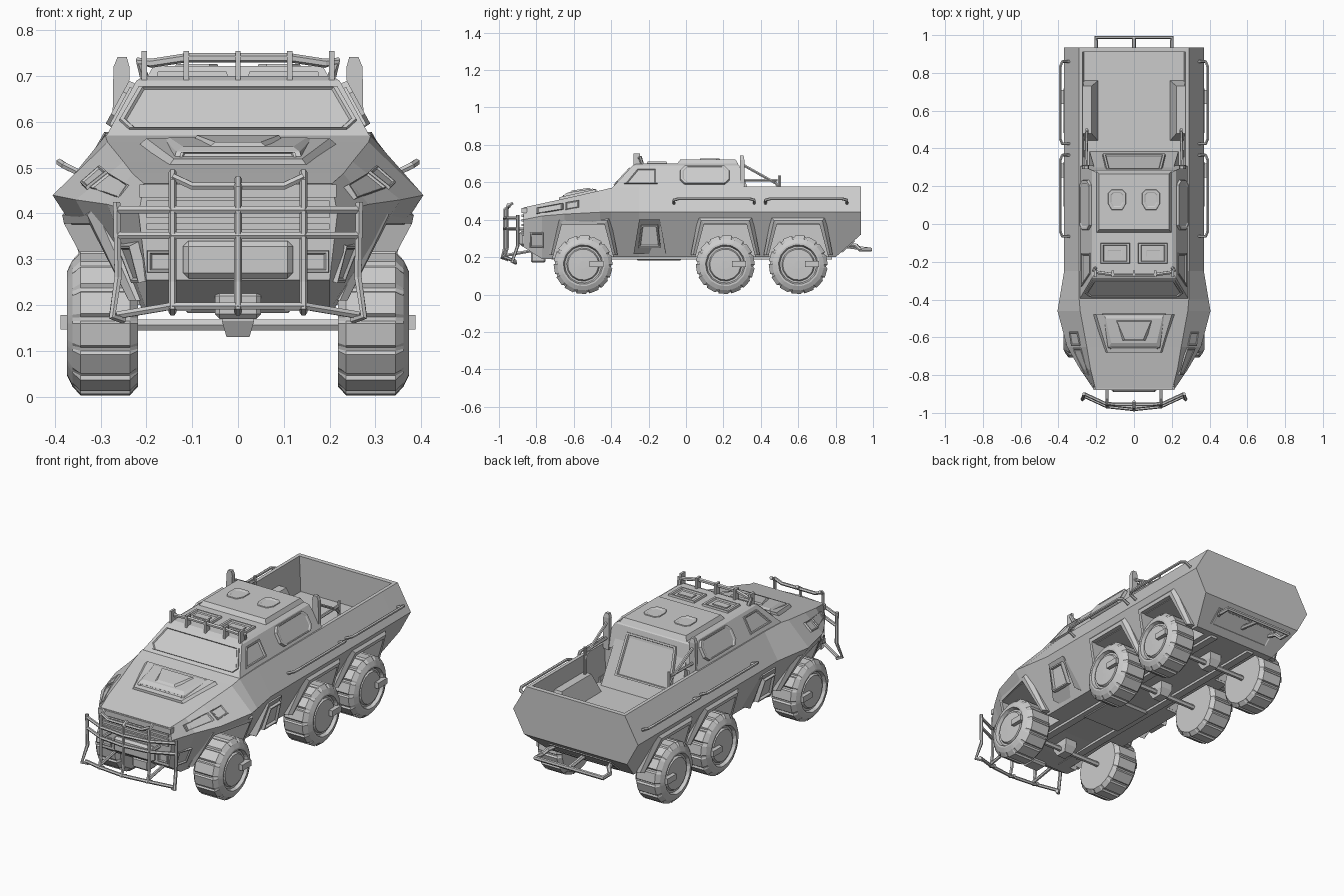
import bpy, bmesh, math
from mathutils import Vector


def finish(name, bm, mirror=False):
    if mirror:
        d = bmesh.ops.duplicate(bm, geom=bm.verts[:] + bm.edges[:] + bm.faces[:])["geom"]
        bmesh.ops.scale(bm, vec=(-1, 1, 1), verts=[v for v in d if isinstance(v, bmesh.types.BMVert)])
    bmesh.ops.recalc_face_normals(bm, faces=bm.faces[:])
    me = bpy.data.meshes.new(name)
    bm.to_mesh(me)
    bm.free()
    ob = bpy.data.objects.new(name, me)
    bpy.context.collection.objects.link(ob)
    return ob


def add_loft(bm, sections):
    rings = [[bm.verts.new(p) for p in s] for s in sections]
    n = len(rings[0])
    for a, b in zip(rings, rings[1:]):
        for i in range(n):
            bm.faces.new((a[i], a[(i + 1) % n], b[(i + 1) % n], b[i]))
    bm.faces.new(rings[0])
    bm.faces.new(rings[-1])


def loft(name, sections, mirror=False):
    bm = bmesh.new()
    add_loft(bm, sections)
    return finish(name, bm, mirror)


def rect(x, y0, y1, z):
    return [(-x, y0, z), (x, y0, z), (x, y1, z), (-x, y1, z)]


def box(name, x0, x1, y0, y1, z0, z1, mirror=False, bevel=0):
    s = [[(x0, y0, z), (x1, y0, z), (x1, y1, z), (x0, y1, z)] for z in (z0, z1)]
    ob = loft(name, s, mirror)
    if bevel:
        m = ob.modifiers.new("chamfer", 'BEVEL')
        m.width, m.segments = bevel, 1
    return ob


def panel(name, pts, out, height=0.012, frame=0.012, sink=0.008, mirror=False):
    """Framed plate raised along its normal on the side facing `out`."""
    pts = [Vector(p) for p in pts]
    n = (pts[1] - pts[0]).cross(pts[2] - pts[1]).normalized()
    if n.dot(Vector(out)) < 0:
        n.negate()
    c = sum(pts, Vector()) / len(pts)
    size = min((p - c).length for p in pts)
    k, k2 = 1 - frame / size, 1 - (frame + .005) / size
    ring = lambda s, h: [c + (p - c) * s + n * h for p in pts]
    return loft(name, [ring(1, -.01), ring(k + (1 - k) * .7, height), ring(k, height),
                       ring(k2, height - sink)], mirror)


def bars(name, paths, r=0.01, mirror=False):
    cu = bpy.data.curves.new(name, 'CURVE')
    cu.dimensions, cu.bevel_depth, cu.bevel_resolution, cu.use_fill_caps = '3D', r, 1, True
    for p in paths + ([[(-x, y, z) for x, y, z in p] for p in paths] if mirror else []):
        s = cu.splines.new('POLY')
        s.points.add(len(p) - 1)
        for q, co in zip(s.points, p):
            q.co = (*co, 1)
    tmp = bpy.data.objects.new("tmp", cu)
    bpy.context.collection.objects.link(tmp)
    me = bpy.data.meshes.new_from_object(tmp)
    bpy.data.objects.remove(tmp)
    for f in me.polygons:
        f.use_smooth = False
    ob = bpy.data.objects.new(name, me)
    bpy.context.collection.objects.link(ob)
    return ob


def cut(ob, cutter):
    m = ob.modifiers.new("cut", 'BOOLEAN')
    m.operation, m.solver, m.object = 'DIFFERENCE', 'EXACT', cutter
    cutter.hide_render = True
    cutter.hide_set(True)


WHEELS = (-0.55, 0.21, 0.60)

# Hull: stations of bottom, waist and shoulder points
stations = [(-.87, .20, .255, .217, .40, .205, .465), (-.77, .20, .19, .285, .42, .23, .487),
            (-.65, .22, .19, .355, .43, .25, .513), (-.46, .25, .20, .405, .44, .285, .556),
            (-.40, .25, .20, .395, .44, .29, .57), (-.25, .25, .20, .37, .44, .29, .575),
            (.80, .25, .20, .37, .44, .292, .578), (.935, .305, .32, .37, .44, .292, .578)]
hull = loft("hull", [[(xb, y, zb), (xw, y, zw), (xs, y, zs), (-xs, y, zs), (-xw, y, zw), (-xb, y, zb)]
                     for y, xb, zb, xw, zw, xs, zs in stations])
cut(hull, loft("bed_cutter", [rect(.265, .30, .91, .39), rect(.278, .30, .91, .70)]))
bm = bmesh.new()
for c in WHEELS:
    add_loft(bm, [[(x, c + dy, z) for dy, z in ((-.18, .1), (-.155, .23), (-.115, .375), (.115, .375), (.155, .23), (.18, .1))]
                  for x in (.17, .6)])
cut(hull, finish("arch_cutter", bm, True))

# Wheel arch flares
for c, xs, name in ((-.55, (.235, .325, .38, .29), "front"), (.21, (.29, .363, .363, .29), "middle"),
                    (.60, (.29, .363, .363, .29), "rear")):
    outer = ((-.185, .21), (-.145, .415), (.145, .415), (.185, .21))
    inner = ((-.158, .21), (-.113, .378), (.113, .378), (.158, .21))
    secs = []
    for (oy, oz), (iy, iz), x in zip(outer, inner, xs):
        secs.append([(x - .1, c + oy, oz), (x - .012, c + oy, oz),
                     (x + .004, c + (oy + iy) / 2, (oz + iz) / 2), (x, c + iy, iz), (x - .1, c + iy, iz)])
    loft(name + "_arch_flare", secs, True)

# Cab, sloping bulkhead and roof plates
loft("cab", [rect(.29, -.40, .31, .565), rect(.222, -.285, .285, .69), rect(.205, -.26, .275, .70)])
loft("bulkhead", [[(x, .25, .39), (x, .385, .39), (x * .86, .27, .695), (x * .86, .25, .695)] for x in (-.235, .235)])
panel("rear_window", [(-.17, .362, .45), (.17, .362, .45), (.15, .282, .663), (-.15, .282, .663)], (0, 1, .3), .012, .02)
loft("roof_plate", [rect(.20, -.05, .28, .695), rect(.185, -.03, .265, .722)])
for s in (-1, 1):
    panel("roof_vent", [(s * .02, -.21, .70), (s * .18, -.21, .70), (s * .18, -.10, .70), (s * .02, -.10, .70)], (0, 0, 1), .01, .02)
    panel("vent_slat", [(s * .06, -.175, .702), (s * .145, -.175, .702), (s * .145, -.135, .702), (s * .06, -.135, .702)], (0, 0, 1), .006, .005, .001)
    octa = [(-.05, -.02), (-.05, .04), (-.03, .06), (.03, .06), (.05, .04), (.05, -.02), (.03, -.055), (-.03, -.055)]
    panel("roof_hatch", [(s * .09 + x, .125 + y, .722) for x, y in octa], (0, 0, 1), .004, .018, .003)

# Windows
wy = lambda z: -.40 + (z - .565) * .92
panel("windshield", [(x, wy(z), z) for x, z in ((-.24, .583), (.24, .583), (.262, .603), (.22, .675), (-.22, .675), (-.262, .603))],
      (0, -1, 1), .006, .012, .007)
sx = lambda z: .29 - (z - .565) * .544
panel("front_side_window", [(sx(z), y, z) for y, z in ((-.335, .59), (-.265, .675), (-.15, .675), (-.15, .59))],
      (1, 0, .5), .006, .01, .006, True)
octo = ((-.035, .61), (-.035, .66), (-.01, .685), (.21, .685), (.235, .66), (.235, .61), (.21, .588), (-.01, .588))
panel("rear_side_window", [(sx(z), y, z) for y, z in octo], (1, 0, .5), .014, .016, .003, True)

# Side steps: wedges standing out of the sloping lower body
loft("side_step", [[(x - .1, -.285, .215), (x, -.28, .22), (x + .055, -.25, .40), (x + .055, -.14, .40), (x, -.11, .22), (x - .1, -.10, .215)]
                   for x in (.22, .305)], True)
panel("side_step_recess", [(.318, -.255, .25), (.353, -.24, .375), (.353, -.15, .375), (.318, -.135, .25)],
      (1, 0, -.3), .012, .012, .012, True)


def skin(y, t):
    """Point on the upper hull side: t = 0 at the waist, 1 at the shoulder."""
    for a, b in zip(stations, stations[1:]):
        if a[0] <= y <= b[0]:
            k = (y - a[0]) / (b[0] - a[0])
            _, _, _, xw, zw, xs, zs = [p + (q - p) * k for p, q in zip(a, b)]
            return Vector((xw + (xs - xw) * t, y, zw + (zs - zw) * t))


# Hood scoop, vents and side wedges
hz = lambda y: .465 + (y + .87) * .223
loft("hood_panel", [[(-x1, -.68, hz(-.68) + h), (x1, -.68, hz(-.68) + h), (x2, -.48, hz(-.48) + h), (-x2, -.48, hz(-.48) + h)]
                    for x1, x2, h in ((.155, .225, -.01), (.14, .20, .012))])
loft("hood_scoop", [[(-.145, -.67, .50), (.145, -.67, .50), (.17, -.47, .55), (-.17, -.47, .55)],
                    [(-.135, -.65, .535), (.135, -.65, .535), (.16, -.48, .562), (-.16, -.48, .562)],
                    [(-.12, -.63, .546), (.12, -.63, .546), (.15, -.50, .566), (-.15, -.50, .566)]])
panel("scoop_mouth", [(-.135, -.668, .504), (.135, -.668, .504), (.127, -.652, .532), (-.127, -.652, .532)], (0, -1, .6), .004, .008, .008)
loft("hood_vent", [[(-.065, -.625, .542), (.065, -.625, .542), (.095, -.51, .562), (-.095, -.51, .562)],
                   [(-.05, -.61, .556), (.05, -.61, .556), (.09, -.515, .571), (-.09, -.515, .571)]])
for y0, y1 in ((-.80, -.655), (-.645, -.57)):
    panel("fender_vent", [skin(y0, .25), skin(y0, .7), skin(y1, .7), skin(y1, .3)], (1, -.5, 1), .007, .008, .004, True)
panel("headlight", [(.205, -.835, .25), (.222, -.76, .25), (.255, -.76, .335), (.227, -.835, .335)], (1, -1, 0), .012, .01, .006, True)

# Grille and nose
box("nose_lip", -.215, .215, -.88, -.85, .435, .463)
for z in (.365, .39, .415):
    box("grille_slat", -.20, .20, -.88, -.86, z, z + .013)
box("bumper_block", -.12, .12, -.89, -.85, .258, .34, bevel=.012)
panel("fog_light", [(.135, -.87, .27), (.20, -.87, .27), (.20, -.87, .32), (.135, -.87, .32)], (0, -1, 0), .008, .01, .006, True)
box("tow_mount", -.05, .05, -.83, -.75, .17, .23, bevel=.01)

# Bull bar
cen = lambda x, y, top: [(x, y + .03, top), (x, y, top - .02), (x, y, .25), (x, y - .015, .195), (x, y + .02, .185)]
bars("guard_posts", [cen(.143, -.955, .49), [(.265, -.90, .425), (.262, -.90, .26), (.275, -.93, .175), (.25, -.91, .168)]], .009, True)
bars("guard_centre_post", [cen(0, -.97, .475)], .009)
across = lambda z, zc, dy: [(-.262, -.90 - dy, z), (-.143, -.955 - dy, zc), (0, -.97 - dy, zc), (.143, -.955 - dy, zc), (.262, -.90 - dy, z)]
bars("guard_rails", [across(.408, .408, 0), across(.352, .352, 0), across(.178, .198, .012),
                     [(-.143, -.95, .48), (-.1, -.955, .46), (.1, -.955, .46), (.143, -.95, .48)]], .009)
bars("guard_mounts", [[(.143, -.955, .35), (.143, -.86, .35)], [(.143, -.96, .21), (.143, -.82, .235)]], .009, True)

# Roof light bar
bars("roof_bar", [[(-.205, -.235, .70), (-.215, -.245, .733), (-.19, -.257, .728), (-.113, -.268, .74), (.113, -.268, .74),
                   (.19, -.257, .728), (.215, -.245, .733), (.205, -.235, .70)]], .01)
for x in (-.205, -.113, 0, .113, .205):
    box("roof_bar_post", x - .006, x + .006, -.28, -.245, .685, .755)

# Side handrails
bars("side_handrails", [[(.335, a, .483), (.38, a, .505), (.39, a + .025, .512), (.39, b - .025, .512), (.38, b, .505), (.335, b, .483)]
                        for a, b in ((-.065, .365), (.425, .86))], .008, True)

# Bed posts, struts and wheel boxes
loft("bed_post", [[(.24, .29, .55), (.275, .29, .55), (.275, .312, .55), (.24, .312, .55)],
                  [(.237, .29, .72), (.272, .29, .72), (.272, .312, .72), (.237, .312, .72)],
                  [(.243, .29, .742), (.263, .29, .742), (.263, .308, .742), (.243, .308, .742)]], True)
bars("bed_strut", [[(.255, .31, .69), (.25, .48, .595), (.25, .50, .57)], [(.25, .50, .40), (.25, .50, .635)],
                   [(.255, .31, .61), (.25, .49, .61)]], .008, True)
loft("bed_wheel_box", [[(.19, .44, .385), (.28, .44, .385), (.28, .76, .385), (.19, .76, .385)],
                       [(.225, .48, .49), (.28, .48, .49), (.28, .73, .49), (.225, .73, .49)]], True)

# Tail: lower rear plate and step rail
panel("tail_plate", [(-.19, .90, .29), (.19, .90, .29), (.19, .83, .227), (-.19, .83, .227)], (0, 1, -1), .006, .015, .003)
bars("rear_step", [[(-.16, .85, .27), (-.18, .91, .262), (-.20, .93, .24), (-.20, .988, .24), (.20, .988, .24),
                    (.20, .93, .24), (.18, .91, .262), (.16, .85, .27)], [(0, .84, .26), (0, .99, .24)]], .0115)

# Wheels: notched tyre lathed with stepped rim
LUGS = 14
def ring(x, r, c, notch=0.0):
    out = []
    for i in range(LUGS):
        for f, d in ((0, 0), (.70, 0), (.80, notch), (.92, notch)):
            a = 2 * math.pi * (i + f) / LUGS
            out.append((x, c + (r - d) * math.cos(a), .16 + (r - d) * math.sin(a)))
    return out
tyre = ((.218, .125, 0), (.218, .138, 0), (.236, .158, .008), (.344, .158, .008), (.362, .138, 0), (.373, .115, 0),
        (.373, .105, 0), (.356, .098, 0), (.356, .088, 0), (.366, .082, 0), (.368, .02, 0))
for c, name in zip(WHEELS, ("front", "middle", "rear")):
    loft(name + "_wheels", [ring(x, r, c, n) for x, r, n in tyre], True)
    box(name + "_hub_tab", .355, .388, c + .035, c + .11, .147, .178, True)
    bars(name + "_axle", [[(-.23, c, .156), (.23, c, .156)]], .014)
    loft(name + "_differential", [rect(.025, c - .03, c + .03, .13), rect(.035, c - .05, c + .05, .165), rect(.035, c - .05, c + .05, .205)])

# Underbody
box("skid_plate", -.12, .12, -.27, -.02, .183, .205, bevel=.01)
box("chassis_rail", .10, .14, -.72, .78, .187, .21, True)
